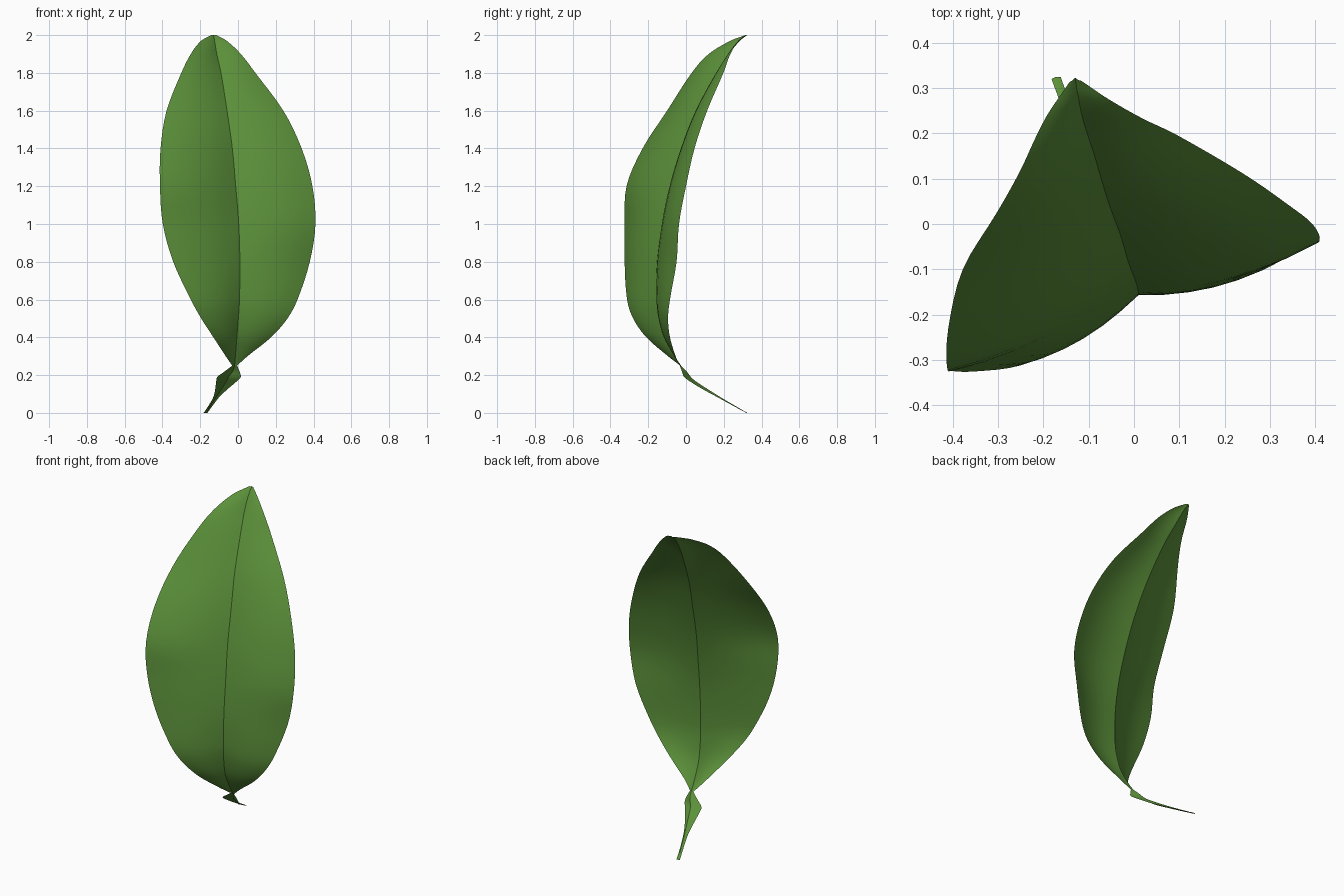
import bpy, bmesh
from mathutils import Vector

if "Cube" in bpy.data.objects:
    bpy.data.objects.remove(bpy.data.objects["Cube"])

green = bpy.data.materials.new("leaf green")
green.diffuse_color = (0.105, 0.28, 0.042, 1)
green.use_nodes = True
green.node_tree.nodes["Principled BSDF"].inputs["Base Color"].default_value = green.diffuse_color

# Cross-sections: z, left edge x y, midrib x y, right edge x y
BLADE = [
    (0.25, -.030, -.030, -.018, -.026, -.005, -.033),
    (0.30, -.065, -.095, -.014, -.060, .050, -.055),
    (0.40, -.130, -.210, -.006, -.115, .175, -.085),
    (0.50, -.195, -.280, .002, -.143, .262, -.095),
    (0.60, -.250, -.312, .008, -.156, .315, -.085),
    (0.80, -.343, -.325, .010, -.153, .380, -.050),
    (1.00, -.398, -.325, .004, -.127, .410, -.037),
    (1.20, -.413, -.315, -.012, -.085, .394, .000),
    (1.40, -.410, -.230, -.030, -.024, .337, .045),
    (1.60, -.378, -.100, -.058, .053, .240, .112),
    (1.80, -.300, .030, -.090, .160, .092, .198),
    (1.90, -.250, .120, -.112, .228, .015, .235),
    (1.97, -.195, .235, -.124, .285, -.060, .278),
    (2.00, -.142, .314, -.130, .323, -.116, .316),
]
STALK = [
    (0.00, -.182, .320, -.172, .325, -.162, .325),
    (0.04, -.155, .245, -.145, .256, -.133, .245),
    (0.085, -.130, .165, -.115, .180, -.098, .163),
    (0.13, -.120, .090, -.085, .108, -.050, .080),
    (0.17, -.115, .028, -.060, .048, -.003, .016),
    (0.19, -.110, .005, -.050, .026, .015, -.010),
    (0.22, -.070, -.012, -.028, .003, .008, -.022),
    BLADE[0],
]


def smooth_rows(rows, steps):
    """Catmull-Rom interpolation between cross-sections."""
    rows = [Vector(r) for r in rows]
    out = []
    for i in range(len(rows) - 1):
        p1, p2 = rows[i], rows[i + 1]
        p0 = rows[i - 1] if i else p1 * 2 - p2
        p3 = rows[i + 2] if i + 2 < len(rows) else p2 * 2 - p1
        h = p2[0] - p1[0]
        m1 = (p2 - p0) * (h / (p2[0] - p0[0]))
        m2 = (p3 - p1) * (h / (p3[0] - p1[0]))
        for k in range(steps):
            t = k / steps
            out.append(p1 * (2*t**3 - 3*t**2 + 1) + m1 * (t**3 - 2*t**2 + t)
                       + p2 * (3*t**2 - 2*t**3) + m2 * (t**3 - t**2))
    return out + [rows[-1]]


def arc(a, b, n, bulge):
    """Points from a towards b, bowed to the front."""
    d = b - a
    out = Vector((d.y, -d.x, 0)) * bulge
    return [a.lerp(b, k / n) + out * (4 * k / n * (1 - k / n)) for k in range(n)]


def sheet(name, rows, steps, half, bulge):
    """Skin two bowed half-strips that meet at a creased midrib."""
    bm = bmesh.new()
    grid = []
    for r in smooth_rows(rows, steps):
        left, mid, right = (Vector((r[i], r[i + 1], r[0])) for i in (1, 3, 5))
        pts = arc(left, mid, half, bulge) + arc(mid, right, half, bulge) + [right]
        grid.append([bm.verts.new(p) for p in pts])
    for a, b in zip(grid, grid[1:]):
        for k in range(2 * half):
            bm.faces.new((a[k], a[k + 1], b[k + 1], b[k])).smooth = True
        bm.edges.get((a[half], b[half])).smooth = False
    mesh = bpy.data.meshes.new(name)
    bm.to_mesh(mesh)
    bm.free()
    mesh.materials.append(green)
    obj = bpy.data.objects.new(name, mesh)
    bpy.context.collection.objects.link(obj)
    return obj


sheet("leaf_blade", BLADE, 4, 6, 0.07)
sheet("leaf_stalk", STALK, 3, 2, 0.0)
